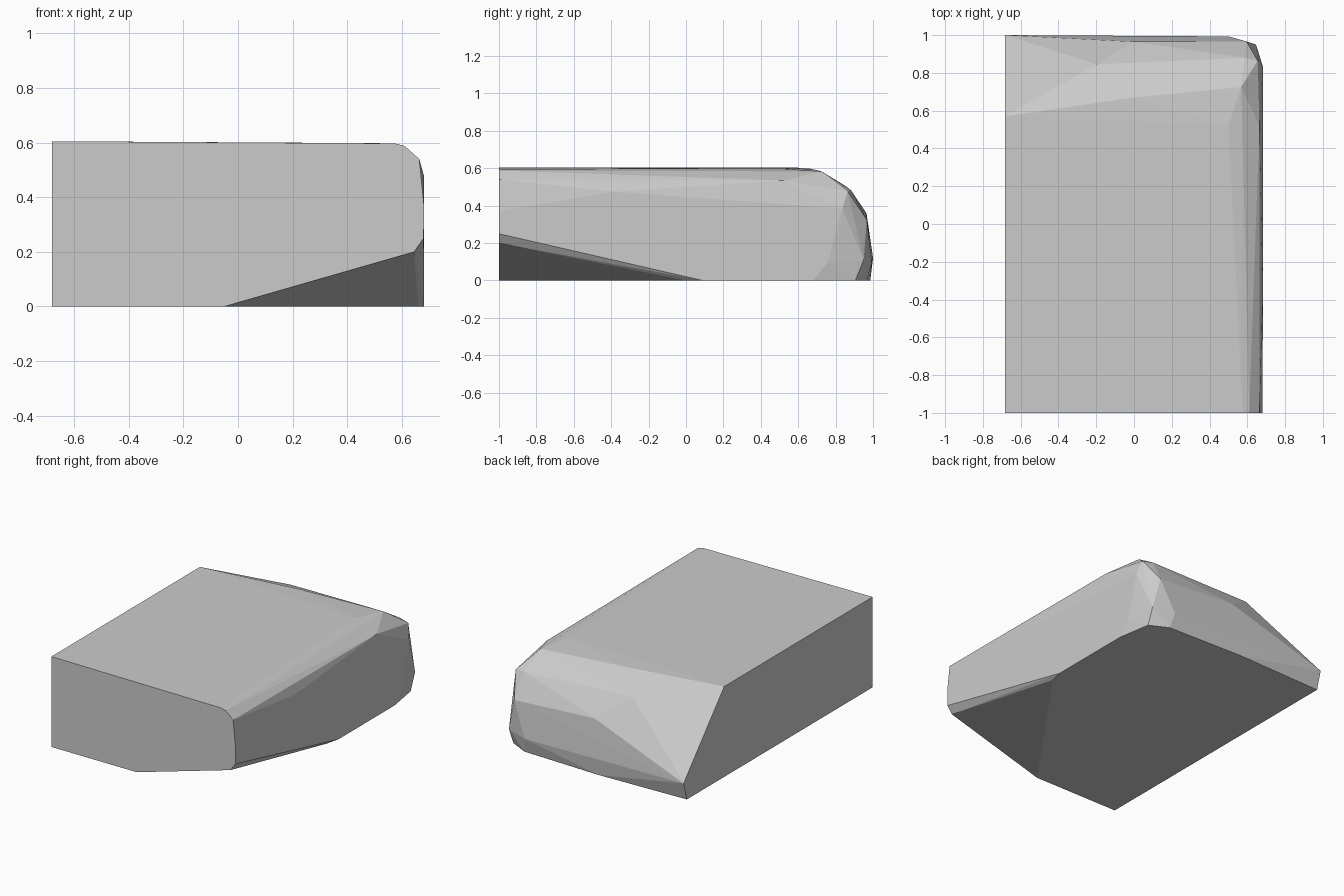
import bpy, bmesh

if "Cube" in bpy.data.objects:
    bpy.data.objects.remove(bpy.data.objects["Cube"])

# One flat grey for the whole block
grey = bpy.data.materials.new("plain_grey")
grey.diffuse_color = (0.6, 0.6, 0.6, 1)
grey.use_nodes = True
grey.node_tree.nodes["Principled BSDF"].inputs["Base Color"].default_value = grey.diffuse_color

# Cut left side, at x = -0.68: (y, z)
left_side = [(-1, 0), (-1, 0.605), (0.57, 0.605), (1.0, 0.12), (0.965, 0)]
# Cut front, at y = -1: (x, z)
front = [(-0.05, 0), (0.645, 0.2), (0.68, 0.25), (0.681, 0.37),
         (0.664, 0.54), (0.61, 0.588), (0.575, 0.597)]
# Underside outline, at z = 0: (x, y)
underside = [(0.66, 0.0), (0.682, 0.09), (0.682, 0.68),
             (0.645, 0.905), (0.52, 0.968), (-0.04, 0.985)]
# Worn ridges of the right side and back: (x, y, z)
right_ridge = [(0.682, -0.38, 0.475), (0.664, 0.52, 0.535), (0.682, 0.835, 0.385),
               (0.682, 0.76, 0.1)]
back_ridge = [(0.568, 0.725, 0.583), (0.5, 0.52, 0.598), (0.0, 0.67, 0.597),
              (-0.2, 0.845, 0.51), (0.585, 0.88, 0.485), (0.655, 0.865, 0.475),
              (0.0, 0.965, 0.36), (0.595, 0.967, 0.325), (0.646, 0.95, 0.11),
              (0.5, 0.993, 0.1)]

points = ([(-0.682, y, z) for y, z in left_side]
          + [(x, -1, z) for x, z in front]
          + [(x, y, 0) for x, y in underside]
          + right_ridge + back_ridge)

# Faceted block wrapped around the ridges
bm = bmesh.new()
for p in points:
    bm.verts.new(p)
hull = bmesh.ops.convex_hull(bm, input=bm.verts[:])
loose = {v for v in hull["geom_interior"] + hull["geom_unused"]
         if isinstance(v, bmesh.types.BMVert) and not v.link_faces}
bmesh.ops.delete(bm, geom=list(loose), context='VERTS')
bmesh.ops.dissolve_limit(bm, angle_limit=0.01, verts=bm.verts[:], edges=bm.edges[:])
bmesh.ops.recalc_face_normals(bm, faces=bm.faces[:])
mesh = bpy.data.meshes.new("stone_block")
bm.to_mesh(mesh)
bm.free()
mesh.materials.append(grey)
block = bpy.data.objects.new("stone_block", mesh)
bpy.context.collection.objects.link(block)
